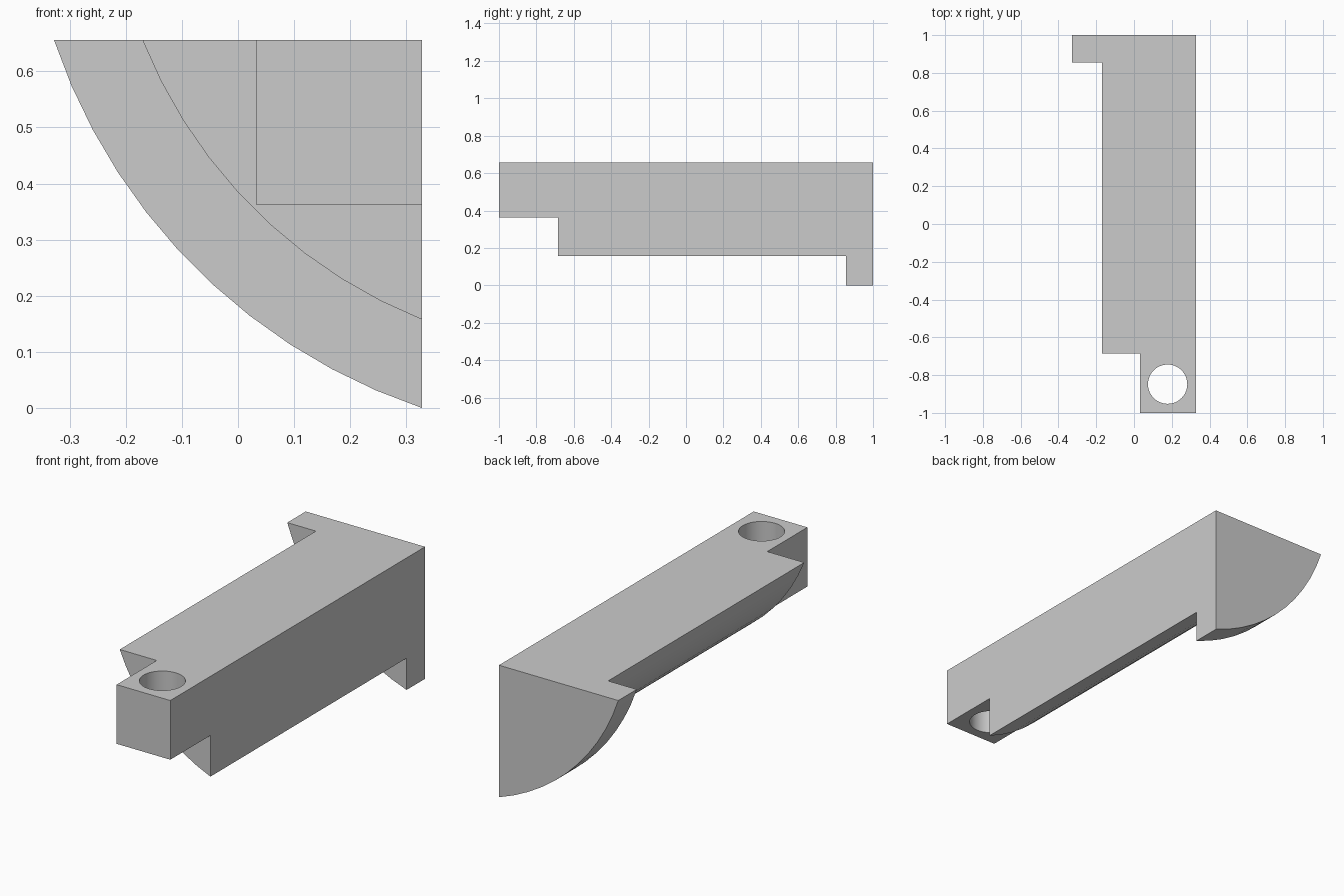
import bpy
import bmesh
from math import radians, sin, cos, asin, degrees

cube = bpy.data.objects.get("Cube")
if cube:
    bpy.data.objects.remove(cube, do_unlink=True)

SIDE, TOP = 0.328, 0.656      # flat right-angled sides shared by every section
OFFSET = 0.331                # arc centre lies this far beyond both flat sides

grey = bpy.data.materials.new("plain grey")
grey.use_nodes = True
colour = (0.6, 0.6, 0.6, 1)
grey.diffuse_color = colour
grey.node_tree.nodes["Principled BSDF"].inputs["Base Color"].default_value = colour


def extrude_profile(name, profile, y0, y1):
    """Solid made by pulling an (x, z) outline along y."""
    bm = bmesh.new()
    face = bm.faces.new([bm.verts.new((x, y0, z)) for x, z in profile])
    pulled = bmesh.ops.extrude_face_region(bm, geom=[face])["geom"]
    bmesh.ops.translate(bm, vec=(0, y1 - y0, 0),
                        verts=[v for v in pulled if isinstance(v, bmesh.types.BMVert)])
    bmesh.ops.recalc_face_normals(bm, faces=bm.faces)
    mesh = bpy.data.meshes.new(name)
    bm.to_mesh(mesh)
    bm.free()
    mesh.materials.append(grey)
    obj = bpy.data.objects.new(name, mesh)
    bpy.context.collection.objects.link(obj)
    return obj


def sector(radius, steps):
    """Outline with two flat sides and one shallow arc."""
    start = degrees(asin(OFFSET / radius))
    points = [(SIDE, TOP)]
    for i in range(steps + 1):
        a = radians(start + (90 - 2 * start) * i / steps)
        points.append((SIDE + OFFSET - radius * cos(a), TOP + OFFSET - radius * sin(a)))
    return points


def combine(target, other, operation):
    mod = target.modifiers.new(operation.lower(), 'BOOLEAN')
    mod.operation, mod.object, mod.solver = operation, other, 'EXACT'
    bpy.context.view_layer.objects.active = target
    bpy.ops.object.modifier_apply(modifier=mod.name)
    bpy.data.objects.remove(other, do_unlink=True)


# Long bar, with the wider end flange and the square front lug
bar = extrude_profile("curved_bar", sector(0.893, 9), -0.685, 0.93)
flange = extrude_profile("end_flange", sector(1.041, 11), 0.855, 1)
x0, z0 = 0.033, 0.362
lug = extrude_profile("front_lug", [(x0, z0), (SIDE, z0), (SIDE, TOP), (x0, TOP)], -1, -0.6)
combine(bar, flange, 'UNION')
combine(bar, lug, 'UNION')

# Round hole down through the lug
bpy.ops.mesh.primitive_cylinder_add(vertices=48, radius=0.104, depth=1,
                                    location=(0.178, -0.848, 0.5))
drill = bpy.context.object
drill.hide_render = True
drill.data.materials.append(grey)
combine(bar, drill, 'DIFFERENCE')

# Smooth curved walls, crisp edges
bpy.ops.object.select_all(action='DESELECT')
bar.select_set(True)
bpy.context.view_layer.objects.active = bar
bpy.ops.object.shade_smooth_by_angle(angle=radians(30))
